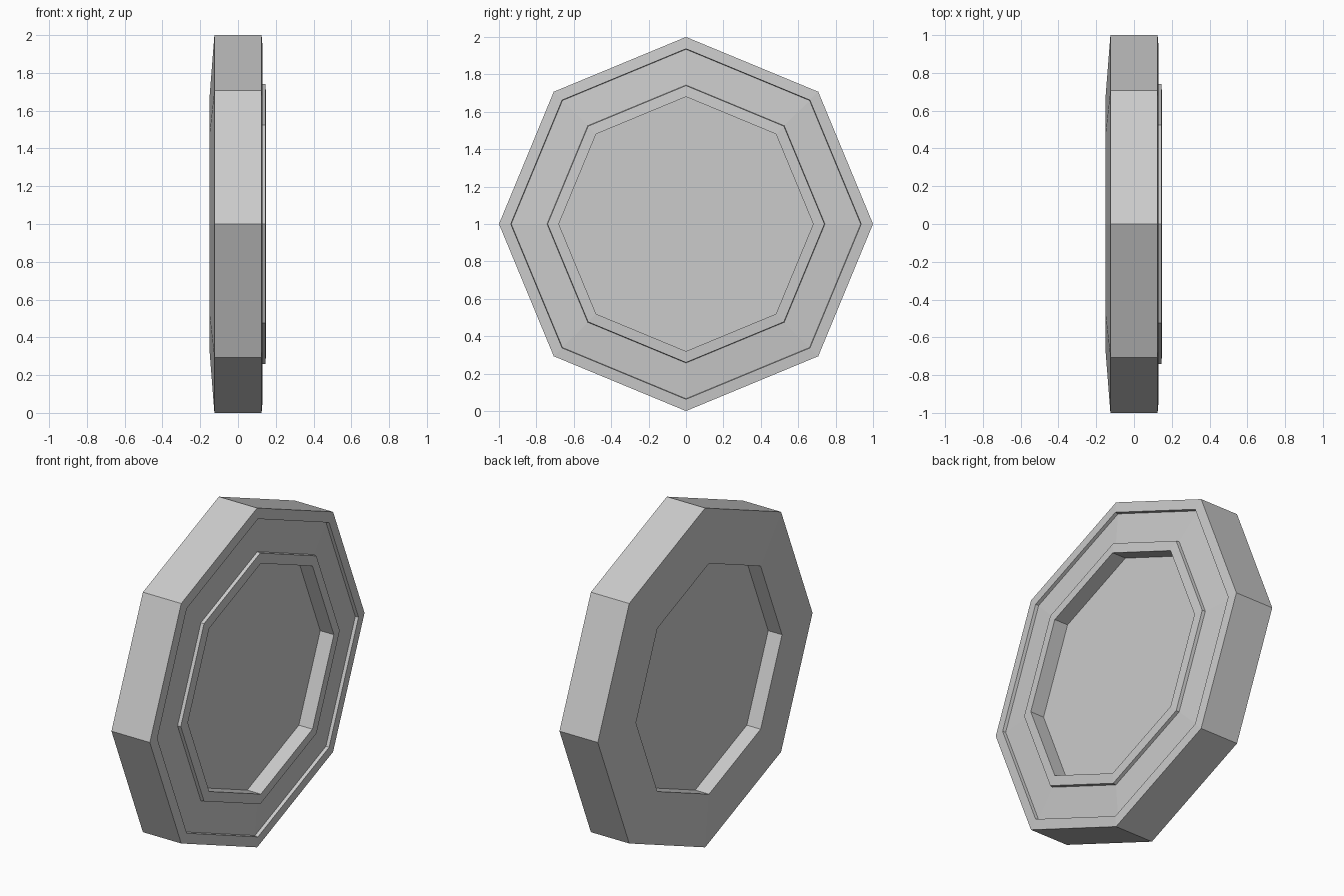
import bpy, bmesh
from math import cos, sin, tau

if "Cube" in bpy.data.objects:
    bpy.data.objects.remove(bpy.data.objects["Cube"])

SIDES = 8

# Half section of the wheel, (x, radius), from the -x hub to the +x hub
profile = [
    (-0.06, 0.68), (-0.15, 0.68),                 # back recess wall
    (-0.125, 1.0), (0.125, 1.0),                  # sloped back face and tread
    (0.13, 0.937), (0.111, 0.934),                # front rim and step into groove
    (0.126, 0.743), (0.145, 0.74),                # groove floor and step up to lip
    (0.149, 0.68), (0.06, 0.68),                  # raised lip and front recess wall
]

bm = bmesh.new()
rings = [[bm.verts.new((x, r * cos(i * tau / SIDES), 1 + r * sin(i * tau / SIDES)))
          for i in range(SIDES)] for x, r in profile]

# Bands between neighbouring rings
for a, b in zip(rings, rings[1:]):
    for i in range(SIDES):
        j = (i + 1) % SIDES
        bm.faces.new((a[i], a[j], b[j], b[i]))

# Flat hub discs
bm.faces.new(rings[0])
bm.faces.new(rings[-1])
bmesh.ops.recalc_face_normals(bm, faces=bm.faces)

mesh = bpy.data.meshes.new("wheel")
bm.to_mesh(mesh)
bm.free()
wheel = bpy.data.objects.new("wheel", mesh)
bpy.context.collection.objects.link(wheel)
